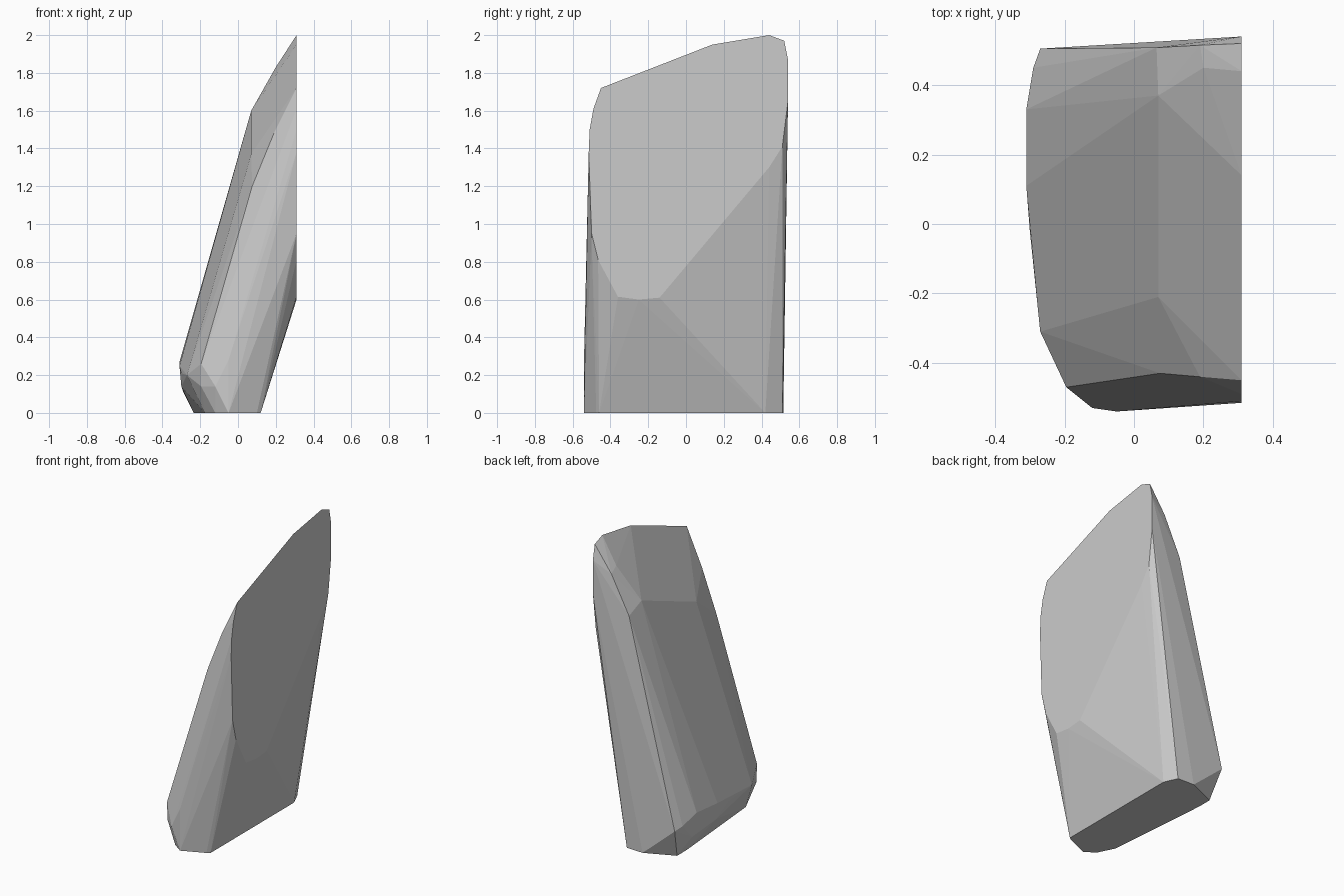
import bpy, bmesh

# Flat cut face on the right side (y, z) at x = 0.31
CUT_X = 0.31
cut_face = [(-0.45, 1.72), (-0.49, 1.61), (-0.51, 1.50), (-0.515, 1.38),
            (-0.50, 0.95), (-0.465, 0.81), (-0.36, 0.615), (-0.25, 0.60),
            (-0.14, 0.61), (0.44, 1.30), (0.51, 1.41), (0.54, 1.65),
            (0.54, 1.87), (0.52, 1.97), (0.44, 2.0), (0.14, 1.95)]

# Footprint on the ground (x, y) at z = 0
footprint = [(0.12, 0.42), (0.08, 0.51), (-0.04, 0.515), (-0.235, 0.43),
             (-0.235, 0.33), (-0.21, 0.02), (-0.175, -0.38), (-0.12, -0.49),
             (-0.05, -0.54), (0.10, -0.475), (0.12, -0.46)]

# Rounded lower rim of the leaning left side
lower_rim = [(-0.27, 0.505, 0.20), (-0.29, 0.45, 0.22), (-0.31, 0.33, 0.27),
             (-0.31, 0.11, 0.25), (-0.30, 0.11, 0.14), (-0.29, 0.35, 0.11),
             (-0.30, -0.02, 0.21), (-0.275, -0.20, 0.18), (-0.27, -0.31, 0.20),
             (-0.195, -0.47, 0.26), (-0.195, -0.465, 0.14),
             (-0.12, -0.53, 0.14), (-0.05, -0.54, 0.28)]

# Bevel corners where the leaning side turns into the top
shoulder = [(0.07, 0.37, 1.60), (0.07, -0.21, 1.37), (0.075, -0.43, 1.20),
            (0.19, -0.44, 1.48), (0.065, 0.508, 1.55), (0.19, 0.515, 1.80),
            (0.20, 0.45, 1.83)]

# Leaning stone slab: faceted hull around the profiles
points = [(CUT_X, y, z) for y, z in cut_face]
points += [(x, y, 0.0) for x, y in footprint]
points += lower_rim + shoulder

bm = bmesh.new()
for p in points:
    bm.verts.new(p)
bmesh.ops.convex_hull(bm, input=bm.verts)
bmesh.ops.delete(bm, geom=[v for v in bm.verts if not v.link_faces], context='VERTS')
bmesh.ops.dissolve_limit(bm, angle_limit=0.02, verts=bm.verts, edges=bm.edges)
bmesh.ops.recalc_face_normals(bm, faces=bm.faces)

mesh = bpy.data.meshes.new("stone_slab")
bm.to_mesh(mesh)
bm.free()
slab = bpy.data.objects.new("stone_slab", mesh)
bpy.context.collection.objects.link(slab)
